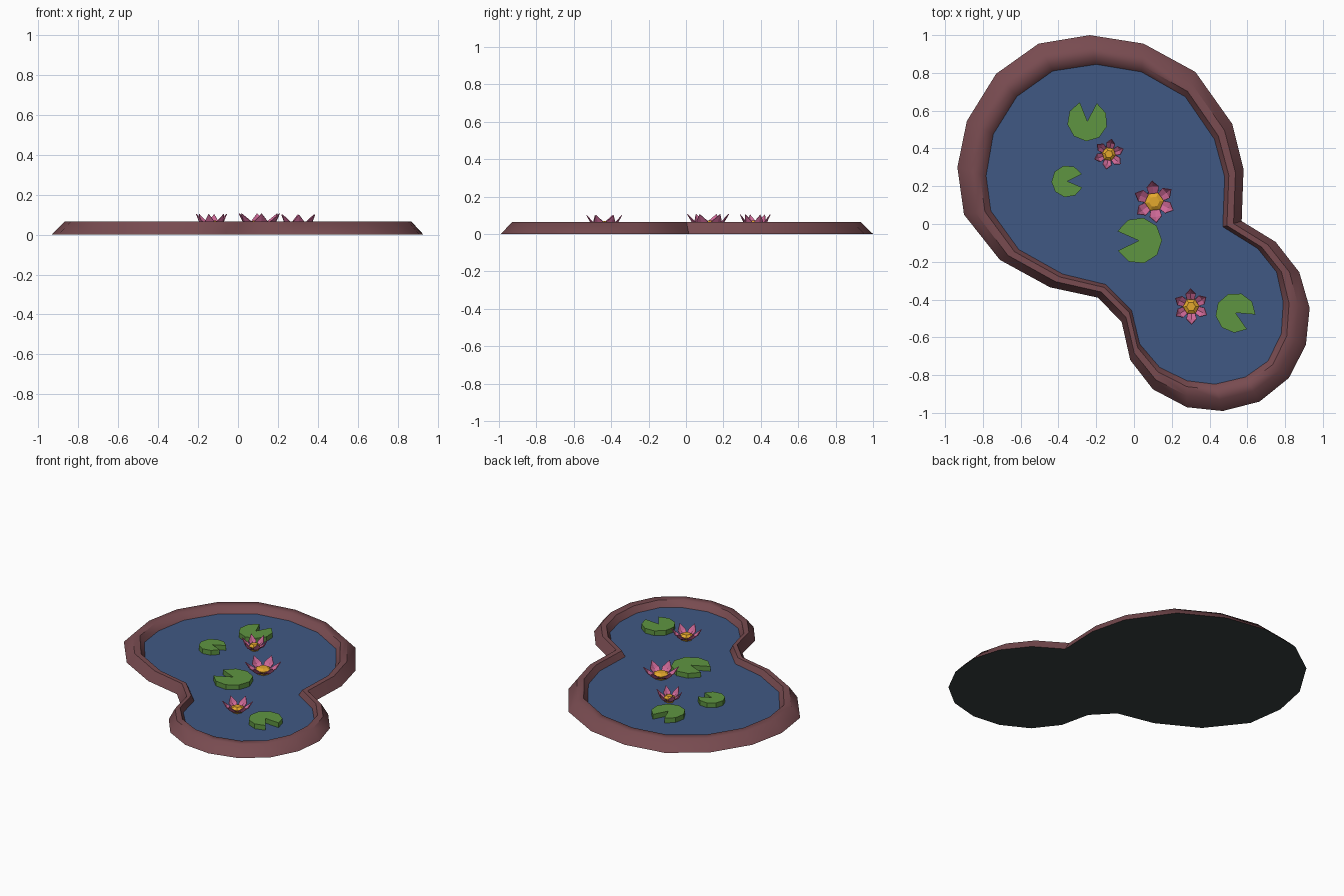
import bpy, bmesh, math
from mathutils import Vector

if "Cube" in bpy.data.objects:
    bpy.data.objects.remove(bpy.data.objects["Cube"])

WATER_Z, RIM_Z = 0.027, 0.065


def srgb(name, *rgb):
    m = bpy.data.materials.new(name)
    m.diffuse_color = [((c / 255 + 0.055) / 1.055) ** 2.4 for c in rgb] + [1]
    m.use_nodes = True
    m.node_tree.nodes["Principled BSDF"].inputs["Base Color"].default_value = m.diffuse_color
    return m


BROWN = srgb("rim_brown", 120, 75, 80)
BLUE = srgb("water_blue", 64, 89, 131)
GREEN = srgb("pad_green", 95, 149, 65)
PINK = srgb("petal_pink", 205, 104, 150)
GOLD = srgb("flower_gold", 228, 168, 45)
DARK = srgb("base_grey", 56, 65, 63)


def make(name, verts, faces, mat, fix=True):
    me = bpy.data.meshes.new(name)
    me.from_pydata(verts, [], faces)
    me.materials.append(mat)
    if fix:
        bm = bmesh.new()
        bm.from_mesh(me)
        bmesh.ops.recalc_face_normals(bm, faces=bm.faces)
        bm.to_mesh(me)
        bm.free()
    ob = bpy.data.objects.new(name, me)
    bpy.context.collection.objects.link(ob)
    return ob


# pond outline, clockwise: foot of the bank and the matching water line
OUTER = [(-.235, 1), (.05, .955), (.325, .805), (.52, .53), (.58, .29), (.57, .015),
         (.75, -.095), (.875, -.255), (.93, -.445), (.91, -.64), (.82, -.815),
         (.665, -.94), (.47, -.99), (.28, -.97), (.10, -.875), (-.02, -.72),
         (-.065, -.52), (-.19, -.39), (-.445, -.335), (-.71, -.19), (-.90, .05),
         (-.935, .30), (-.885, .545), (-.73, .795), (-.505, .955)]
INNER = [(-.2, .845), (.04, .805), (.272, .673), (.425, .45), (.48, .25), (.47, -.015),
         (.655, -.13), (.755, -.255), (.79, -.413), (.78, -.58), (.71, -.725),
         (.59, -.81), (.43, -.848), (.28, -.83), (.135, -.758), (.03, -.635),
         (-.013, -.456), (-.15, -.32), (-.378, -.265), (-.61, -.135), (-.758, .07),
         (-.783, .255), (-.745, .475), (-.62, .675), (-.43, .81)]
N = len(OUTER)


def ring(t, z):
    return [(a[0] + (b[0] - a[0]) * t, a[1] + (b[1] - a[1]) * t, z)
            for a, b in zip(OUTER, INNER)]


# bank: four-ring profile with a base underneath
verts = ring(0, 0) + ring(.43, RIM_Z) + ring(.78, RIM_Z) + ring(1, WATER_Z) + ring(1, 0.002)
faces = [(k * N + i, k * N + (i + 1) % N, (k + 1) * N + (i + 1) % N, (k + 1) * N + i)
         for k in range(3) for i in range(N)]
rim = make("pond_rim", verts[:4 * N], [[*f] for f in faces], BROWN, fix=False)
bpy.context.view_layer.objects.active = rim
rim.select_set(True)
# rings run clockwise, so turn faces outward
rim.data.flip_normals()
if rim.data.polygons[N].normal.z < 0:
    rim.data.flip_normals()
bpy.ops.object.shade_smooth_by_angle(angle=math.radians(50))
rim.select_set(False)

make("water", ring(1, WATER_Z), [list(range(N))[::-1]], BLUE, fix=False)
make("pond_base", ring(0, 0), [list(range(N))], DARK, fix=False)


# lily pads: notched discs
def pad(x, y, r, notch, half=25, n=9, z0=WATER_Z - .002, z1=0.06):
    pts = [(x, y)]
    for i in range(n):
        a = math.radians(notch + half + (360 - 2 * half) * i / (n - 1))
        pts.append((x + r * math.cos(a), y + r * math.sin(a)))
    m = n + 1
    v = [(*p, z0) for p in pts] + [(*p, z1) for p in pts]
    f = [list(range(m))[::-1], list(range(m, 2 * m))]
    f += [(i, (i + 1) % m, m + (i + 1) % m, m + i) for i in range(m)]
    make("lily_pad", v, f, GREEN)


for p in [(-.247, .545, .107, 87), (-.352, .226, .085, 2),
          (.025, -.088, .123, 181), (.537, -.47, .106, -30)]:
    pad(*p)


# water lilies: six upswept creased petals round a gold heart
def flower(x, y, R, top, turn):
    z0 = WATER_Z + .003
    H = top - z0
    shape = [(.2, -.17, .05), (.2, 0, 0), (.2, .17, .05),
             (.7, -.29, .5), (.74, 0, .36), (.7, .29, .5), (1, 0, 1)]
    v, f = [], []
    for k in range(6):
        a = math.radians(turn + 60 * k)
        c, s, b = math.cos(a), math.sin(a), len(v)
        v += [(x + R * (r * c - w * s), y + R * (r * s + w * c), z0 + H * h)
              for r, w, h in shape]
        f += [[b + i for i in q] for q in
              [(0, 1, 4, 3), (1, 2, 5, 4), (3, 4, 6), (4, 5, 6)]]
    petals = make("lily_petals", v, f, PINK, fix=False)
    mod = petals.modifiers.new("thickness", 'SOLIDIFY')
    mod.thickness = .004
    mod.offset = -1
    # heart: faceted low dome
    hv = [(x + R * q * math.cos(math.radians(turn + 30 + 60 * i)),
           y + R * q * math.sin(math.radians(turn + 30 + 60 * i)), z)
          for q, z in ((.36, z0), (.45, z0 + H * .38), (.25, z0 + H * .56)) for i in range(6)]
    hf = [(k * 6 + i, k * 6 + (i + 1) % 6, k * 6 + 6 + (i + 1) % 6, k * 6 + 6 + i)
          for k in range(2) for i in range(6)]
    hf += [list(range(6))[::-1], list(range(12, 18))]
    make("lily_heart", hv, hf, GOLD)


for p in [(-.133, .37, .083, .103, 80), (.107, .118, .113, .105, 96),
          (.302, -.437, .096, .1, 92)]:
    flower(*p)
